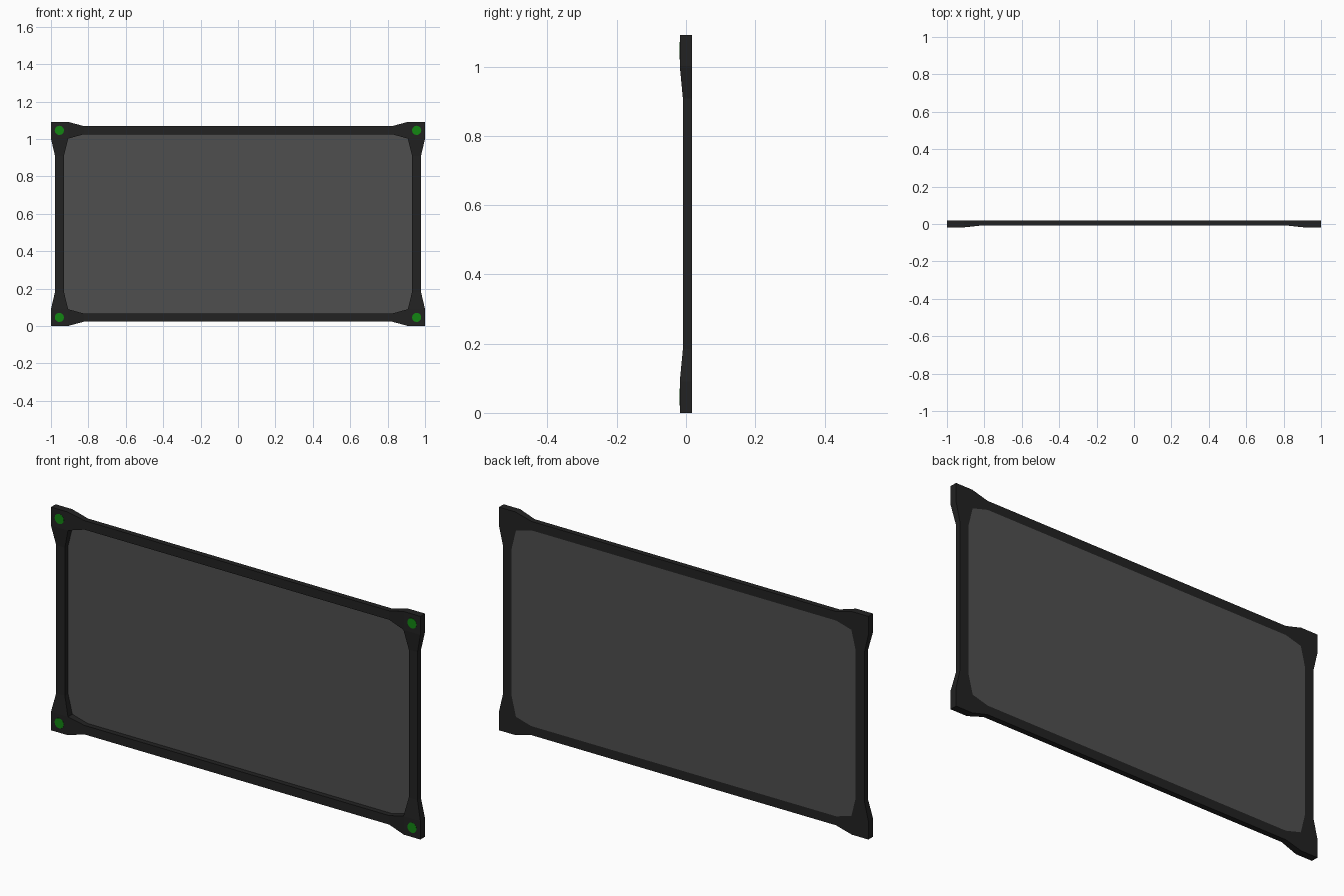
import bpy, bmesh, math
from mathutils import Matrix

if "Cube" in bpy.data.objects:
    bpy.data.objects.remove(bpy.data.objects["Cube"])

MID = 0.546                        # mid height of the frame
BACK, BAR, PAD = 0.018, -0.009, -0.018   # y of back, bar front, corner pad front


def material(name, rgb):
    m = bpy.data.materials.new(name)
    m.diffuse_color = (*rgb, 1)
    m.use_nodes = True
    m.node_tree.nodes["Principled BSDF"].inputs["Base Color"].default_value = m.diffuse_color
    return m


def finish(bm, name, mat):
    bmesh.ops.recalc_face_normals(bm, faces=bm.faces)
    me = bpy.data.meshes.new(name)
    bm.to_mesh(me)
    bm.free()
    ob = bpy.data.objects.new(name, me)
    bpy.context.collection.objects.link(ob)
    me.materials.append(mat)
    return ob


black = material("frame black", (0.016, 0.016, 0.016))
grey = material("panel grey", (0.078, 0.078, 0.078))
green = material("marker green", (0.006, 0.24, 0.006))

# One quarter of the frame front, as x, y, height from the middle
o = [(0.978, BAR, 0), (0.978, BAR, 0.362), (1, PAD, 0.456), (1, PAD, 0.546),
     (0.910, PAD, 0.546), (0.825, BAR, 0.523), (0, BAR, 0.523)]
i = [(0.931, BAR, 0), (0.931, BAR, 0.362), (0.908, PAD, 0.456),
     (0.825, BAR, 0.479), (0, BAR, 0.479)]
quads = [(o[0], o[1], i[1], i[0]), (o[1], o[2], i[2], i[1]),
         (o[2], o[3], o[4], i[2]), (o[4], o[5], i[3], i[2]),
         (o[5], o[6], i[4], i[3])]
quarters = [(sx, sz) for sx in (1, -1) for sz in (1, -1)]

# Frame: four mirrored quarters, extruded to a flat back
bm = bmesh.new()
for sx, sz in quarters:
    for q in quads:
        bm.faces.new([bm.verts.new((sx * x, y, MID + sz * z)) for x, y, z in q])
bmesh.ops.remove_doubles(bm, verts=bm.verts, dist=1e-4)
bmesh.ops.recalc_face_normals(bm, faces=bm.faces)
ext = bmesh.ops.extrude_face_region(bm, geom=bm.faces[:])
for v in ext["geom"]:
    if isinstance(v, bmesh.types.BMVert):
        v.co.y = BACK
finish(bm, "frame", black)

# Panel: thin sheet filling the inner outline, near the back
bm = bmesh.new()
edge = i[1:4]
loop = []
for sx, sz in ((1, 1), (-1, 1), (-1, -1), (1, -1)):
    pts = edge if sx * sz > 0 else edge[::-1]
    loop += [(sx * x, BACK, MID + sz * z) for x, _, z in pts]
face = bm.faces.new([bm.verts.new(p) for p in loop])
ext = bmesh.ops.extrude_face_region(bm, geom=[face])
for v in ext["geom"]:
    if isinstance(v, bmesh.types.BMVert):
        v.co.y = BACK - 0.002
finish(bm, "panel", grey)

# Round markers on the corner pads
for n, (sx, sz) in enumerate(quarters):
    bm = bmesh.new()
    bmesh.ops.create_cone(
        bm, cap_ends=True, segments=12, radius1=0.025, radius2=0.025, depth=0.002,
        matrix=Matrix.Translation((sx * 0.955, PAD, MID + sz * 0.5))
        @ Matrix.Rotation(math.pi / 2, 4, 'X'))
    finish(bm, f"corner_marker_{n + 1}", green)
